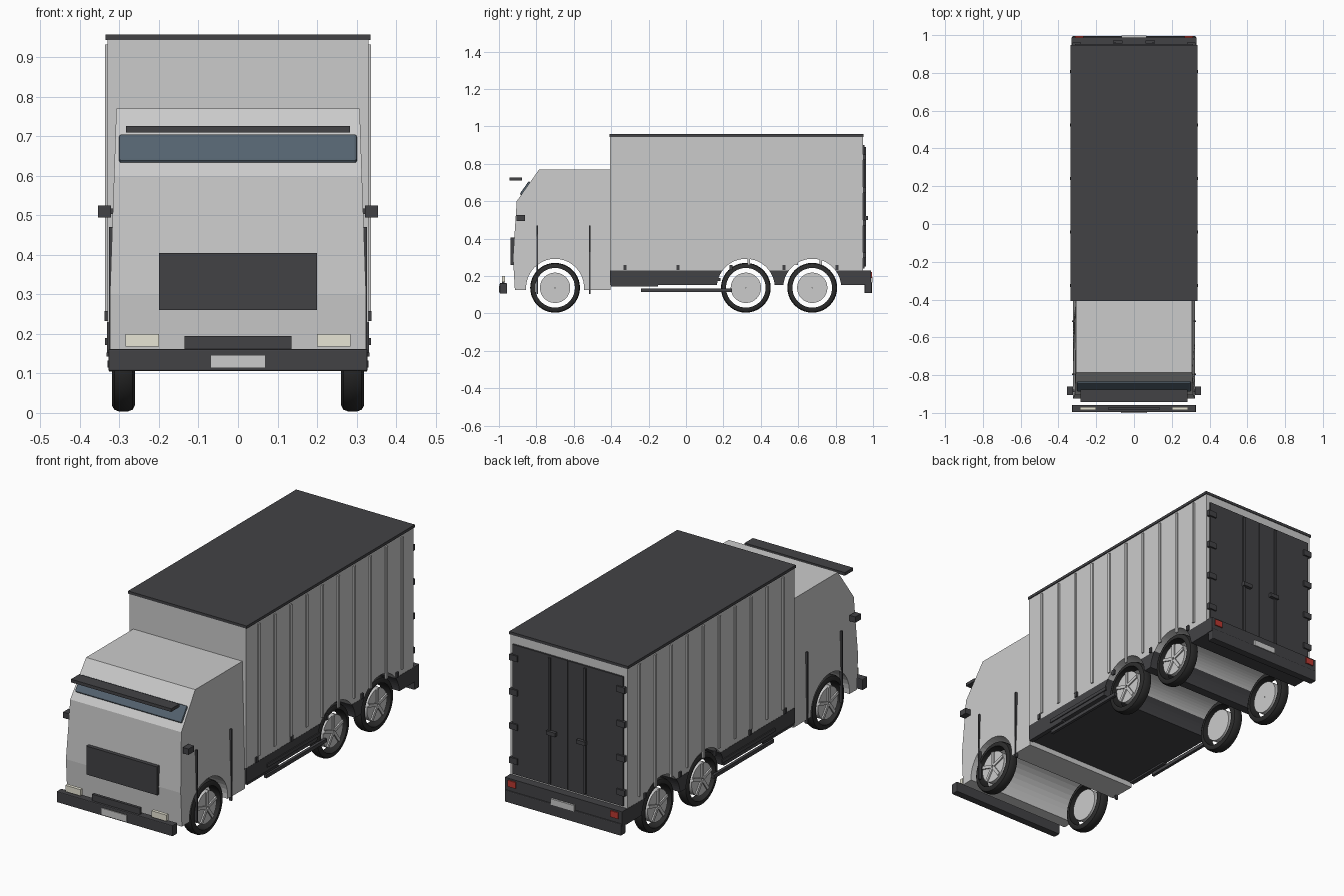
import bpy, bmesh, math
from mathutils import Vector, Matrix

if "Cube" in bpy.data.objects:
    bpy.data.objects.remove(bpy.data.objects["Cube"])


def mat(name, r, g, b):
    m = bpy.data.materials.new(name)
    m.diffuse_color = (r, g, b, 1)
    m.use_nodes = True
    m.node_tree.nodes["Principled BSDF"].inputs["Base Color"].default_value = m.diffuse_color
    return m


DARK = mat("dark_trim", 0.055, 0.055, 0.06)
RUBBER = mat("rubber", 0.025, 0.025, 0.025)
GLASS = mat("glass", 0.09, 0.125, 0.16)
LAMP = mat("lamp", 0.8, 0.78, 0.66)
RED = mat("tail_red", 0.5, 0.04, 0.03)

WR, WZ, ARCH = 0.133, 0.137, 0.155      # wheel radius, axle height, arch radius
AXLES = (-0.70, 0.32, 0.675)


def finish(name, bm, material=None):
    bmesh.ops.recalc_face_normals(bm, faces=bm.faces[:])
    me = bpy.data.meshes.new(name)
    bm.to_mesh(me)
    bm.free()
    ob = bpy.data.objects.new(name, me)
    bpy.context.collection.objects.link(ob)
    if material:
        me.materials.append(material)
    return ob


def box(name, x, y, z, material=None, bevel=0.0):
    """Box given by its (min, max) range on each axis."""
    bm = bmesh.new()
    bmesh.ops.create_cube(bm, size=1)
    for v in bm.verts:
        v.co = Vector([(r[0] + r[1]) / 2 + c * (r[1] - r[0]) for c, r in zip(v.co, (x, y, z))])
    if bevel:
        bmesh.ops.bevel(bm, geom=bm.edges[:], offset=bevel, segments=2, affect='EDGES', profile=0.5)
    return finish(name, bm, material)


def pair(name, x, y, z, material=None, bevel=0.0):
    """The same box on the right and left side."""
    box(name + "_right", x, y, z, material, bevel)
    box(name + "_left", (-x[1], -x[0]), y, z, material, bevel)


def prism(name, outline, half, material=None):
    """Side outline of (y, z) points extruded across; half is a width function of z."""
    bm = bmesh.new()
    a = [bm.verts.new((half(z), y, z)) for y, z in outline]
    b = [bm.verts.new((-half(z), y, z)) for y, z in outline]
    bm.faces.new(a)
    bm.faces.new(b[::-1])
    n = len(a)
    for i in range(n):
        bm.faces.new((a[i], b[i], b[(i + 1) % n], a[(i + 1) % n]))
    return finish(name, bm, material)


def arch(yc, z_from, z_to, side=0, n=20):
    """Arch points from front to back; side -1/+1 keeps only the front/back flank."""
    a0 = math.pi - math.asin((z_from - WZ) / ARCH)
    a1 = math.asin((z_to - WZ) / ARCH)
    if side:
        lo, hi = math.asin((z_from - WZ) / ARCH), a1
        angs = [lo + (hi - lo) * i / 6 for i in range(7)]
        return [(yc + side * ARCH * math.cos(t), WZ + ARCH * math.sin(t)) for t in angs]
    return [(yc + ARCH * math.cos(a0 + (a1 - a0) * i / n), WZ + ARCH * math.sin(a0 + (a1 - a0) * i / n))
            for i in range(n + 1)]


# cab with tunnel for the front axle
cab = [(-0.915, 0.125)] + arch(AXLES[0], 0.126, 0.126) + [
    (-0.405, 0.125), (-0.405, 0.77), (-0.785, 0.77), (-0.905, 0.60), (-0.925, 0.30)]
prism("cab", cab, lambda z: 0.324 - 0.016 * max(0, (z - 0.3) / 0.47))

# cargo body with rear arches, roof cap
B0, B1, SILL = -0.405, 0.945, 0.23
body = [(B0, SILL)] + arch(AXLES[1], SILL, SILL) + arch(AXLES[2], SILL, SILL) + [
    (B1, SILL), (B1, 0.946), (B0, 0.946)]
prism("cargo_body", body, lambda z: 0.33)
box("roof_cap", (-0.335, 0.335), (-0.408, 0.948), (0.944, 0.958), DARK)

# chassis between the arches
LOW = 0.152
full = lambda z: 0.331
f = lambda yc, s: arch(yc, LOW, SILL, s)
prism("chassis_front", [(B0, SILL), (B0, LOW)] + f(AXLES[1], -1), full, DARK)
prism("chassis_middle", f(AXLES[1], 1)[::-1] + f(AXLES[2], -1), full, DARK)
prism("chassis_rear", [(0.955, LOW), (0.955, SILL)] + f(AXLES[2], 1)[::-1], full, DARK)

# side ribs and tie-downs
for i in range(10):
    y = -0.307 + i * 0.1285
    pair(f"side_rib_{i}", (0.328, 0.337), (y - 0.007, y + 0.007), (0.258, 0.932))
for i in range(5):
    y = -0.325 + i * 0.283
    pair(f"tie_down_{i}", (0.328, 0.338), (y - 0.008, y + 0.008), (0.232, 0.258), DARK)

# side guards
pair("side_guard", (0.315, 0.330), (-0.24, 0.245), (0.115, 0.133), DARK)
pair("side_rail", (0.329, 0.336), (-0.24, 0.185), (0.172, 0.190), DARK)
pair("side_step", (0.31, 0.333), (-0.40, -0.15), (0.143, 0.153), DARK)

# rear doors with bars, handles and hinges
for s in (-1, 1):
    xs = sorted((s * 0.002, s * 0.312))
    box(f"rear_door_{s}", xs, (0.943, 0.954), (0.24, 0.90), DARK)
    box(f"lock_bar_{s}", (s * 0.1 - 0.006, s * 0.1 + 0.006), (0.953, 0.962), (0.25, 0.89), DARK)
    box(f"door_handle_{s}", (s * 0.085 - 0.025, s * 0.085 + 0.025), (0.955, 0.972), (0.50, 0.52), DARK)
    for k in range(4):
        z = 0.31 + k * 0.175
        box(f"hinge_{s}_{k}", sorted((s * 0.28, s * 0.326)), (0.945, 0.962), (z - 0.015, z + 0.015), DARK)

# rear bumper, lights, plate
box("rear_beam", (-0.331, 0.331), (0.953, 0.988), (0.155, 0.23), DARK)
box("rear_bumper", (-0.328, 0.328), (0.955, 0.994), (0.108, 0.168), DARK, 0.004)
pair("tail_light", (0.268, 0.312), (0.97, 0.994), (0.19, 0.222), RED)
box("rear_plate", (-0.065, 0.065), (0.98, 0.998), (0.165, 0.195))

# front bumper, lights, plate, grilles
box("front_bumper", (-0.328, 0.328), (-0.996, -0.957), (0.106, 0.162), DARK, 0.004)
box("front_plate", (-0.07, 0.07), (-1.0, -0.99), (0.114, 0.147))
pair("headlight", (0.20, 0.285), (-0.985, -0.968), (0.168, 0.20), LAMP)
box("lower_grille", (-0.135, 0.135), (-0.985, -0.97), (0.162, 0.195), DARK)
box("grille", (-0.2, 0.2), (-0.938, -0.91), (0.26, 0.405), DARK)

# windscreen lying on the slope, sun visor above
wind = box("windscreen", (-0.301, 0.301), (-0.010, 0.010), (-0.042, 0.042), GLASS, 0.006)
tilt = Matrix.Translation((0, -0.857, 0.667)) @ Matrix.Rotation(-math.atan2(0.12, 0.17), 4, 'X')
wind.data.transform(tilt)
box("sun_visor", (-0.283, 0.283), (-0.943, -0.877), (0.71, 0.726), DARK)

# mirrors and door seams
pair("mirror", (0.322, 0.354), (-0.905, -0.86), (0.495, 0.525), DARK)
pair("mirror_arm", (0.305, 0.325), (-0.89, -0.875), (0.503, 0.517), DARK)
pair("door_seam_front", (0.312, 0.327), (-0.799, -0.791), (0.105, 0.47), DARK)
pair("door_seam_rear", (0.312, 0.327), (-0.519, -0.511), (0.105, 0.47), DARK)


def ring(name, profile, x0, yc, material=None, n=40):
    """Closed (x, radius) profile spun round an axle."""
    bm = bmesh.new()
    rows = []
    for i in range(n):
        t = 2 * math.pi * i / n
        rows.append([bm.verts.new((x0 + px, yc + r * math.cos(t), WZ + r * math.sin(t))) for px, r in profile])
    m = len(profile)
    for i in range(n):
        p, q = rows[i], rows[(i + 1) % n]
        for j in range(m):
            bm.faces.new((p[j], p[(j + 1) % m], q[(j + 1) % m], q[j]))
    ob = finish(name, bm, material)
    bpy.context.view_layer.objects.active = ob
    ob.select_set(True)
    bpy.ops.object.shade_smooth_by_angle(angle=math.radians(35))
    ob.select_set(False)


# wheels: open tyre ring, hub disc and five spokes
TYRE = [(-0.028, 0.106), (-0.029, 0.118), (-0.023, 0.129), (-0.012, WR),
        (0.012, WR), (0.023, 0.129), (0.029, 0.118), (0.028, 0.106)]
DISC = [(-0.022, 0.002), (-0.022, 0.081), (0.022, 0.081), (0.022, 0.002)]
for k, yc in enumerate(AXLES):
    for s in (-1, 1):
        tag = f"{k}_{'right' if s > 0 else 'left'}"
        ring("tyre_" + tag, TYRE, s * 0.29, yc, RUBBER)
        ring("hub_" + tag, DISC, s * 0.29, yc)
        bm = bmesh.new()
        for i in range(5):
            rot = Matrix.Rotation(2 * math.pi * i / 5, 4, 'X')
            m = (Matrix.Translation((s * 0.313, yc, WZ)) @ rot @ Matrix.Translation((0, 0, 0.043))
                 @ Matrix.Diagonal((0.012, 0.016, 0.074, 1)))
            bmesh.ops.create_cube(bm, size=1, matrix=m)
        finish("spokes_" + tag, bm)
